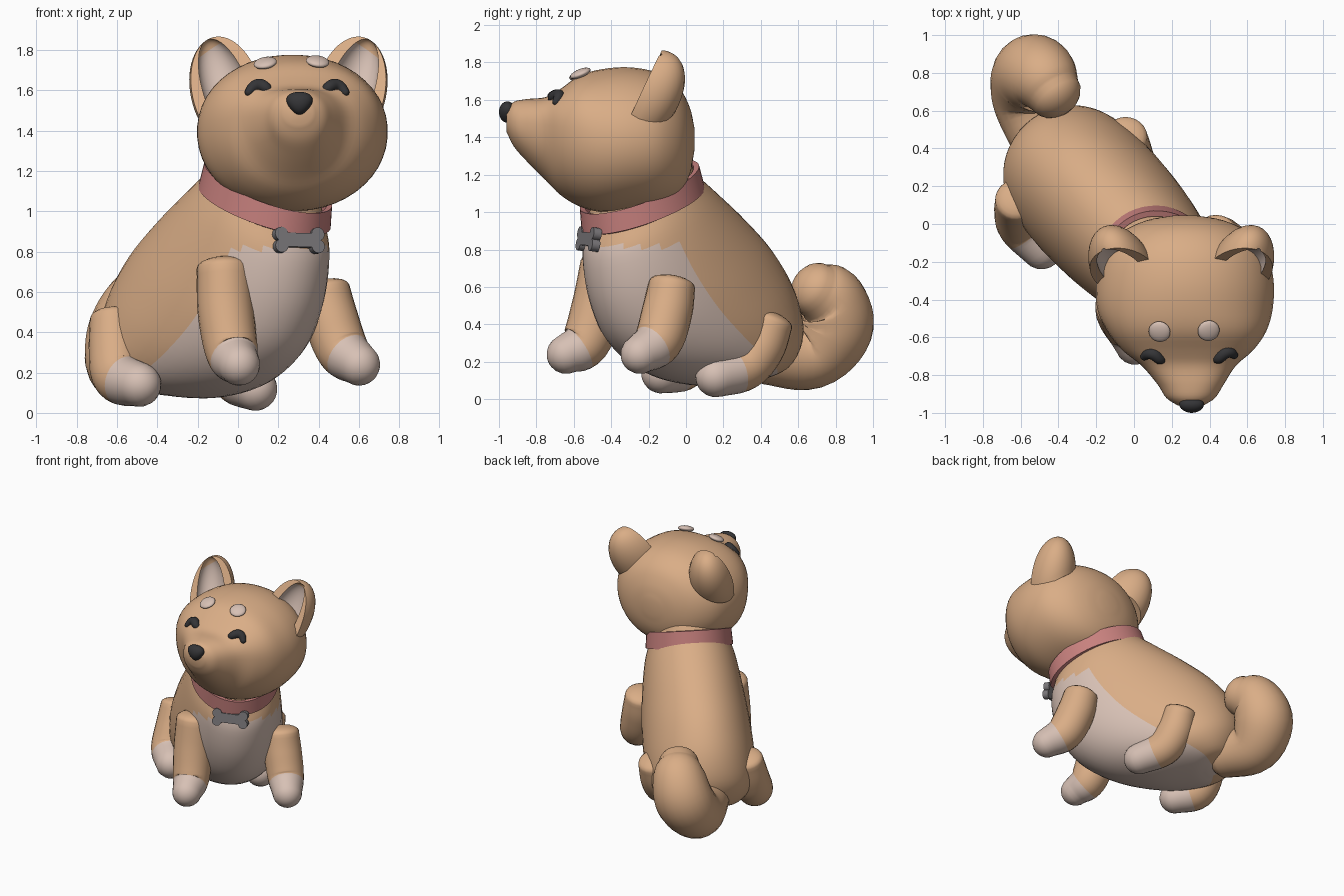
import bpy, bmesh
from math import sin, cos, pi, radians, sqrt
from mathutils import Vector, Matrix

if "Cube" in bpy.data.objects:
    bpy.data.objects.remove(bpy.data.objects["Cube"])


def material(name, rgb):
    m = bpy.data.materials.new(name)
    m.diffuse_color = (*rgb, 1)
    m.use_nodes = True
    m.node_tree.nodes["Principled BSDF"].inputs["Base Color"].default_value = m.diffuse_color
    return m


FUR = material("fur", (0.70, 0.42, 0.24))
CREAM = material("cream", (0.68, 0.53, 0.46))
RED = material("collar_red", (0.58, 0.22, 0.21))
DARK = material("dark", (0.035, 0.035, 0.038))
METAL = material("metal", (0.20, 0.19, 0.20))


def finish(name, bm, mats):
    bmesh.ops.recalc_face_normals(bm, faces=bm.faces)
    me = bpy.data.meshes.new(name)
    bm.to_mesh(me)
    bm.free()
    for m in mats:
        me.materials.append(m)
    ob = bpy.data.objects.new(name, me)
    bpy.context.collection.objects.link(ob)
    bpy.context.view_layer.objects.active = ob
    ob.select_set(True)
    bpy.ops.object.shade_smooth_by_angle(angle=radians(50))
    ob.select_set(False)
    return ob


def smooth_rows(rows, n):
    """Catmull-Rom interpolation through rows of numbers."""
    v = [Vector(r) for r in rows]
    v = [2 * v[0] - v[1]] + v + [2 * v[-1] - v[-2]]
    out = []
    for a, b, c, d in zip(v, v[1:], v[2:], v[3:]):
        for k in range(n):
            t = k / n
            out.append(0.5 * (2 * b + (c - a) * t + (2 * a - 5 * b + 4 * c - d) * t * t
                              + (3 * b - a - 3 * c + d) * t ** 3))
    return out + [v[-2]]


def loft(name, rings, mats, pick=None, closed=False):
    """Skin closed rings of points; pick(i, j, centre) gives the material slot."""
    bm = bmesh.new()
    vs = [[bm.verts.new(p) for p in r] for r in rings]
    n = len(vs[0])
    pairs = list(zip(vs, vs[1:])) + ([(vs[-1], vs[0])] if closed else [])
    for i, (a, b) in enumerate(pairs):
        for j in range(n):
            k = (j + 1) % n
            f = bm.faces.new((a[j], a[k], b[k], b[j]))
            if pick:
                f.material_index = int(pick(i / len(pairs), j / n, f.calc_center_median()))
    if not closed:
        bm.faces.new(vs[0])
        f = bm.faces.new(vs[-1])
        if pick:
            f.material_index = int(pick(1, 0, f.calc_center_median()))
    return finish(name, bm, mats)


def tube(name, rows, mats, pick=None, caps=(1, 1), seg=24, n=6):
    """Tube along rows of (x, y, z, radius) with rounded ends."""
    pts = smooth_rows(rows, n)
    P = [Vector(p[:3]) for p in pts]
    R = [p[3] for p in pts]
    T = [(P[min(i + 1, len(P) - 1)] - P[max(i - 1, 0)]).normalized() for i in range(len(P))]
    angs = [radians(a) for a in (18, 36, 54, 70, 83)]
    st = [(P[0] - T[0] * R[0] * caps[0] * sin(a), R[0] * cos(a), T[0]) for a in reversed(angs)]
    st += list(zip(P, R, T))
    st += [(P[-1] + T[-1] * R[-1] * caps[1] * sin(a), R[-1] * cos(a), T[-1]) for a in angs]
    side = T[0].orthogonal()
    rings = []
    for p, r, t in st:
        side = (side - t * side.dot(t)).normalized()
        up = t.cross(side)
        rings.append([p + r * (side * cos(2 * pi * j / seg) + up * sin(2 * pi * j / seg))
                      for j in range(seg)])
    return loft(name, rings, mats, pick)


# The body runs diagonally: u is along the spine toward the chest, w is sideways
def body_point(u, w, z):
    return Vector((0.68 * u + 0.73 * w, -0.73 * u + 0.68 * w, z))


def body_ring(bu, bz, fu, fz, hw, seg=48):
    cu, cz, eu, ez = (bu + fu) / 2, (bz + fz) / 2, (fu - bu) / 2, (fz - bz) / 2
    return [body_point(cu + eu * cos(a), -0.06 + hw * sin(a), cz + ez * cos(a))
            for a in (2 * pi * j / seg for j in range(seg))]


# Body: back point, front point, half width per ring
body_rows = [(0.02, 1.32, 0.54, 1.02, 0.25), (-0.05, 1.22, 0.57, 0.90, 0.285),
             (-0.19, 1.12, 0.60, 0.74, 0.325), (-0.39, 0.98, 0.55, 0.50, 0.36),
             (-0.59, 0.81, 0.42, 0.29, 0.385), (-0.73, 0.61, 0.18, 0.14, 0.39),
             (-0.78, 0.40, -0.12, 0.075, 0.355), (-0.72, 0.22, -0.40, 0.085, 0.23),
             (-0.62, 0.15, -0.53, 0.11, 0.07)]
loft("body", [body_ring(*r) for r in smooth_rows(body_rows, 5)], [FUR, CREAM],
     lambda i, j, c: cos(2 * pi * j) > 0.35 and c.z < 0.82)

# Collar band
loft("collar", [body_ring(-0.09, 1.16, 0.605, 0.88, 0.312),
                body_ring(-0.05, 1.28, 0.62, 0.99, 0.302),
                body_ring(-0.02, 1.27, 0.59, 0.99, 0.272),
                body_ring(-0.06, 1.15, 0.57, 0.88, 0.282)], [RED], closed=True)

# Bone tag: bar and four round knobs
bm = bmesh.new()
bmesh.ops.create_cube(bm, size=1, matrix=Matrix.Diagonal((0.19, 0.045, 0.07, 1)))
for sx in (-1, 1):
    for sz in (-1, 1):
        bmesh.ops.create_cone(bm, cap_ends=True, segments=20, radius1=0.034, radius2=0.034,
                              depth=0.045, matrix=Matrix.Translation((sx * 0.096, 0, sz * 0.03))
                              @ Matrix.Rotation(pi / 2, 4, 'X'))
tag = finish("bone_tag", bm, [METAL])
tag.location = (0.30, -0.52, 0.855)
tag.rotation_euler = (radians(-8), radians(1), radians(20))

# Head: y, top z, bottom z, half width, centre x, height of the widest point
head_rows = [(0.045, 1.45, 1.33, 0.06, 0.27, 0.5), (0.02, 1.56, 1.20, 0.20, 0.27, 0.5),
             (-0.04, 1.67, 1.10, 0.33, 0.27, 0.5), (-0.15, 1.745, 1.04, 0.43, 0.27, 0.5),
             (-0.30, 1.775, 1.01, 0.47, 0.27, 0.5), (-0.45, 1.765, 1.00, 0.465, 0.27, 0.52),
             (-0.57, 1.73, 1.03, 0.42, 0.28, 0.56), (-0.67, 1.66, 1.09, 0.345, 0.285, 0.6),
             (-0.75, 1.615, 1.17, 0.25, 0.29, 0.62), (-0.85, 1.605, 1.27, 0.175, 0.30, 0.57),
             (-0.92, 1.59, 1.35, 0.13, 0.30, 0.52), (-0.96, 1.55, 1.43, 0.07, 0.30, 0.5)]


def head_ring(y, top, bottom, hw, cx, k):
    mid = bottom + k * (top - bottom)
    e = 0.97 - 1.6 * max(0, k - 0.5)      # squarer brow toward the front
    ring = []
    for a in (2 * pi * (j + 0.5) / 48 for j in range(48)):
        c, s = cos(a), sin(a)
        p = e if s > 0 else 0.97
        x = hw * abs(c) ** p * (1 if c > 0 else -1)
        z = (top - mid) * s ** p if s > 0 else -(mid - bottom) * (-s) ** p
        ring.append(Vector((cx + x, y, mid + z)))
    return ring


head = loft("head", [head_ring(*h) for h in smooth_rows(head_rows, 4)], [FUR])
bpy.context.view_layer.update()

# Ears: crescent sections from base to rounded tip, mirrored about x = 0.25
for side in ("left", "right"):
    rings = []
    for i in range(17):
        t = -0.15 + 1.145 * sin(pi / 2 * i / 16)
        w = sqrt(1 - t * t)
        mid = Vector((0.555, -0.255, 1.59)).lerp(Vector((0.66, -0.14, 1.845)), t)
        half, back = Vector((0.145, -0.055, -0.105)) * w, Vector((0.055, 0.215, -0.02)) * w
        A = [pi * k / 14 for k in range(15)]
        ring = [mid + half * cos(a) + back * sin(a) for a in A]
        ring += [mid + half * 0.65 * cos(a) + back * 0.5 * sin(a) for a in reversed(A)]
        if side == "left":
            ring = [Vector((0.5 - p.x, p.y, p.z)) for p in ring]
        rings.append(ring)
    loft("ear_" + side, rings, [FUR, CREAM], lambda i, j, c: 0.5 <= j < 0.96 and i < 0.6)

# Closed smiling eyes, laid on the face
for side, cx in (("left", 0.105), ("right", 0.48)):
    rows = []
    for dx, z, r in ((-0.052, 1.59, 0.02), (-0.03, 1.615, 0.028), (0, 1.625, 0.032),
                     (0.03, 1.615, 0.028), (0.052, 1.59, 0.02)):
        hit, loc, _, _ = head.ray_cast(Vector((cx + dx, -2, z)), Vector((0, 1, 0)))
        y = min(max(loc.y, -0.715), -0.68) if hit else -0.69
        rows.append((cx + dx, y, z, r))
    tube("eye_" + side, rows, [DARK], seg=16, n=4)


def ball(name, loc, scale, mat, tilt=(0, 0, 0), taper=0):
    bm = bmesh.new()
    bmesh.ops.create_uvsphere(bm, u_segments=24, v_segments=14, radius=1)
    for v in bm.verts:
        v.co.x *= 1 + taper * v.co.z
    bmesh.ops.scale(bm, vec=scale, verts=bm.verts)
    ob = finish(name, bm, [mat])
    ob.location, ob.rotation_euler = loc, tilt
    return ob


# Brow spots and nose
ball("brow_left", (0.135, -0.57, 1.735), (0.058, 0.058, 0.022), CREAM, (radians(22), radians(-10), 0))
ball("brow_right", (0.395, -0.565, 1.742), (0.058, 0.058, 0.022), CREAM, (radians(22), radians(8), 0))
ball("nose", (0.305, -0.955, 1.535), (0.062, 0.045, 0.057), DARK, taper=0.35)


# Legs with light paws
def paw(i, j, c):
    return i > 0.66


legs = {
    "front_leg_right": [(-0.07, -0.43, 0.72, 0.135), (-0.06, -0.47, 0.50, 0.14),
                        (-0.03, -0.54, 0.30, 0.13), (0.005, -0.64, 0.24, 0.105)],
    "front_leg_left": [(0.43, -0.075, 0.61, 0.125), (0.46, -0.10, 0.47, 0.135),
                       (0.52, -0.15, 0.31, 0.13), (0.60, -0.245, 0.24, 0.105)],
    "hind_leg_right": [(-0.62, 0.13, 0.47, 0.115), (-0.61, 0.07, 0.31, 0.13),
                       (-0.59, -0.01, 0.18, 0.13), (-0.49, -0.13, 0.14, 0.11)],
    "hind_leg_left": [(-0.045, 0.46, 0.42, 0.115), (-0.04, 0.40, 0.28, 0.13),
                      (-0.005, 0.31, 0.17, 0.125), (0.085, 0.16, 0.12, 0.11)],
}
for name, rows in legs.items():
    tube(name, rows, [FUR, CREAM], paw, (0.4, 1))

# Curled tail
tube("tail", [(-0.48, 0.42, 0.24, 0.16), (-0.56, 0.66, 0.24, 0.19), (-0.54, 0.79, 0.38, 0.21),
              (-0.48, 0.77, 0.53, 0.19), (-0.42, 0.69, 0.59, 0.145)], [FUR], caps=(0.6, 0.8))
